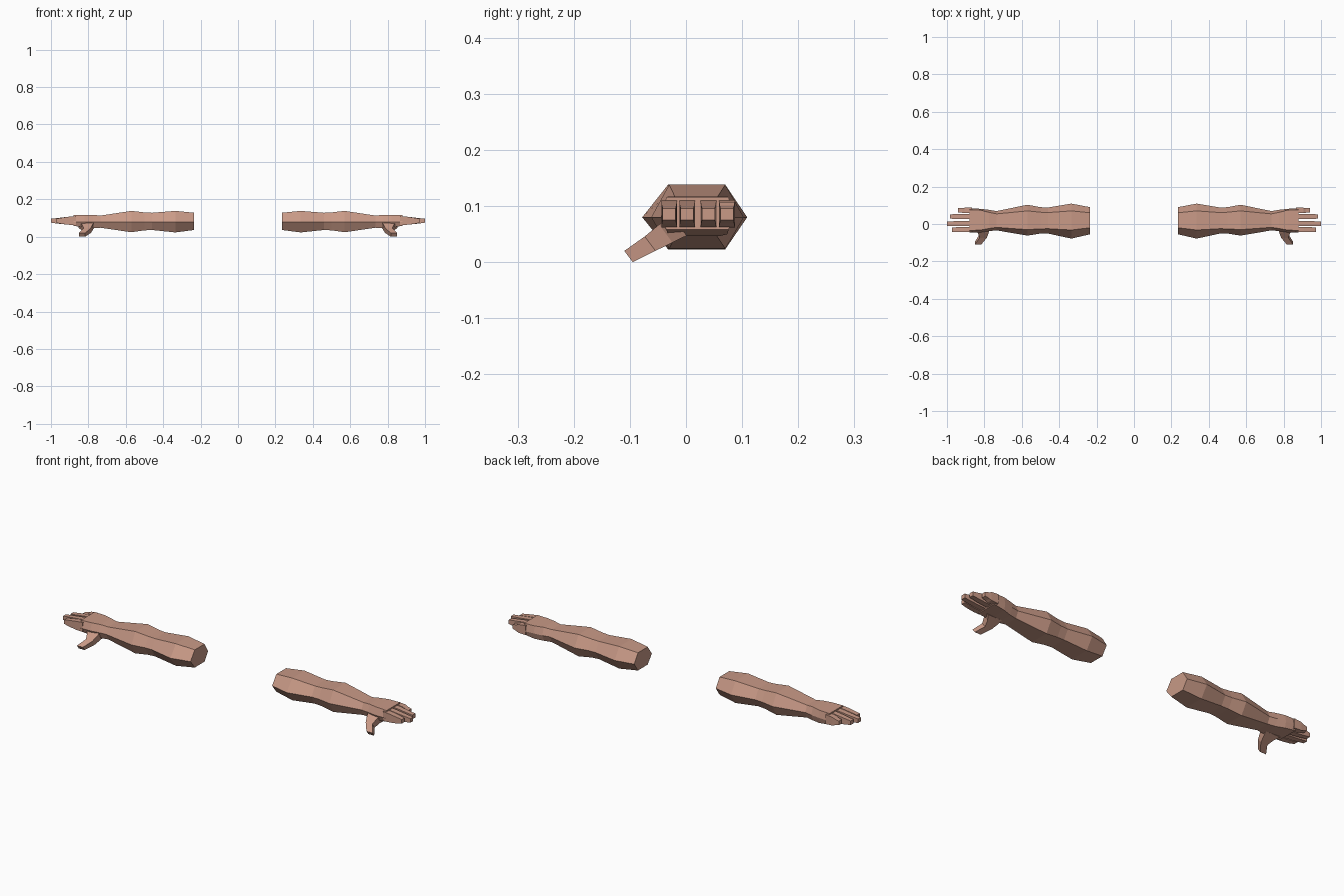
import bpy, bmesh
from mathutils import Vector

if "Cube" in bpy.data.objects:
    bpy.data.objects.remove(bpy.data.objects["Cube"])

skin = bpy.data.materials.new("skin")
skin.diffuse_color = (0.58, 0.32, 0.24, 1)
skin.use_nodes = True
skin.node_tree.nodes["Principled BSDF"].inputs["Base Color"].default_value = skin.diffuse_color


def loft(name, rings):
    """Skin a closed tube through equal-sized rings and mirror it to the other side."""
    bm = bmesh.new()
    loops = [[bm.verts.new(p) for p in ring] for ring in rings]
    n = len(loops[0])
    for a, b in zip(loops, loops[1:]):
        for i in range(n):
            bm.faces.new((a[i], a[(i + 1) % n], b[(i + 1) % n], b[i]))
    bm.faces.new(loops[0])
    bm.faces.new(loops[-1])
    bmesh.ops.recalc_face_normals(bm, faces=bm.faces)
    me = bpy.data.meshes.new(name)
    bm.to_mesh(me)
    bm.free()
    me.materials.append(skin)
    ob = bpy.data.objects.new(name, me)
    bpy.context.collection.objects.link(ob)
    ob.modifiers.new("mirror", 'MIRROR').use_mirror_merge = False
    return ob


def hexagon(x, y0, f0, f1, y1, zb, zm, zt):
    """Six-sided section: side ridges at y0 and y1, flat top and bottom from f0 to f1."""
    return [(x, y0, zm), (x, f0, zt), (x, f1, zt), (x, y1, zm), (x, f1, zb), (x, f0, zb)]


# Arm from the upper arm, over the elbow, to the wrist and palm
sections = [
    (0.235, -0.055, -0.020, 0.060, 0.090, 0.036, 0.08, 0.128),
    (0.335, -0.078, -0.032, 0.070, 0.109, 0.023, 0.08, 0.138),
    (0.460, -0.051, -0.025, 0.061, 0.088, 0.036, 0.08, 0.128),
    (0.500, -0.051, -0.026, 0.063, 0.090, 0.034, 0.08, 0.130),
    (0.570, -0.062, -0.030, 0.070, 0.103, 0.024, 0.08, 0.138),
    (0.735, -0.034, -0.018, 0.054, 0.069, 0.048, 0.08, 0.113),
    (0.775, -0.038, -0.024, 0.062, 0.076, 0.047, 0.08, 0.117),
    (0.820, -0.045, -0.032, 0.074, 0.081, 0.050, 0.08, 0.117),
    (0.880, -0.045, -0.035, 0.076, 0.085, 0.058, 0.08, 0.116),
]
loft("arm", [hexagon(*s) for s in sections])

# Four fingers: centre y, knuckle bend x, tip x
fingers = {
    "index_finger": (-0.030, 0.945, 0.972),
    "middle_finger": (0.002, 0.955, 1.000),
    "ring_finger": (0.040, 0.947, 0.985),
    "little_finger": (0.073, 0.917, 0.940),
}
for name, (y, bend, tip) in fingers.items():
    rings = []
    for x, w, zb, zt in ((0.865, 0.014, 0.062, 0.111), (0.905, 0.014, 0.064, 0.107),
                         (bend, 0.013, 0.069, 0.101), (tip, 0.0115, 0.075, 0.096)):
        rings.append([(x, y - w, zb), (x, y + w, zb), (x, y + w, zt), (x, y - w, zt)])
    loft(name, rings)

# Thumb sloping forward and down from the palm
thick = Vector((0, -0.6, 0.8))
rings = []
for x, y, z, w, t in ((0.812, -0.012, 0.065, 0.042, 0.022), (0.806, -0.036, 0.051, 0.029, 0.020),
                      (0.806, -0.064, 0.033, 0.019, 0.016), (0.834, -0.1025, 0.010, 0.017, 0.0125)):
    c, sx = Vector((x, y, z)), Vector((w, 0, 0))
    rings.append([c - sx - thick * t, c + sx - thick * t, c + sx + thick * t, c - sx + thick * t])
loft("thumb", rings)
